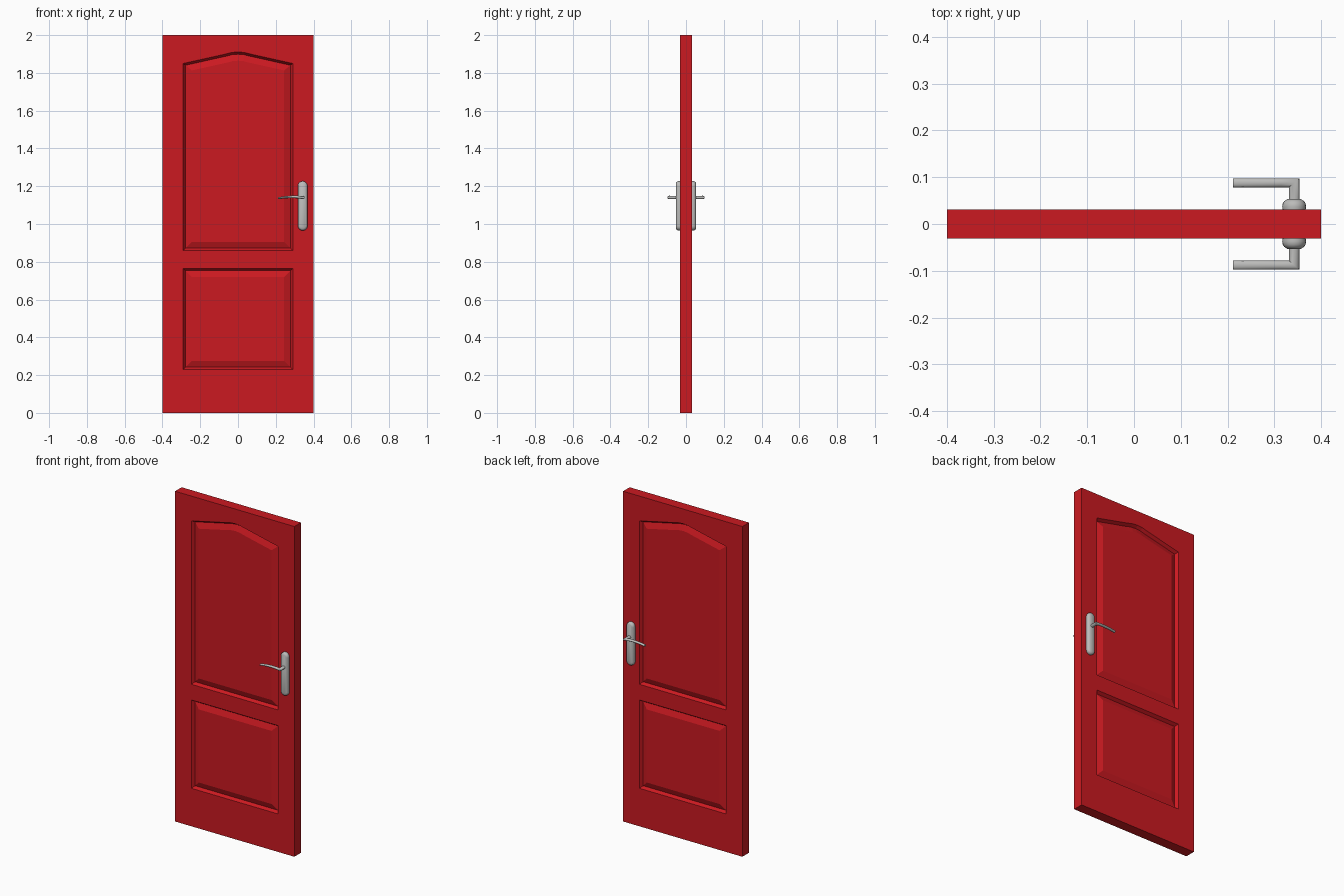
import bpy, bmesh, math

if "Cube" in bpy.data.objects:
    bpy.data.objects.remove(bpy.data.objects["Cube"])

HALF = 0.0315  # half thickness of the door


def material(name, color):
    m = bpy.data.materials.new(name)
    m.diffuse_color = color
    m.use_nodes = True
    m.node_tree.nodes["Principled BSDF"].inputs["Base Color"].default_value = m.diffuse_color
    return m


def finish(bm, name, mat=None, smooth=None):
    """Turn a front half into an object mirrored to the back."""
    me = bpy.data.meshes.new(name)
    bm.to_mesh(me)
    bm.free()
    ob = bpy.data.objects.new(name, me)
    bpy.context.collection.objects.link(ob)
    if mat:
        me.materials.append(mat)
    if smooth:
        bpy.ops.object.select_all(action='DESELECT')
        bpy.context.view_layer.objects.active = ob
        ob.select_set(True)
        bpy.ops.object.shade_smooth_by_angle(angle=math.radians(smooth))
    mod = ob.modifiers.new("mirror", 'MIRROR')
    mod.use_axis = (False, True, False)
    return ob


def loop(bm, pts, y):
    vs = [bm.verts.new((x, y, z)) for x, z in pts]
    return vs, [bm.edges.new((vs[i], vs[(i + 1) % len(vs)])) for i in range(len(vs))]


def bridge(bm, a, b):
    n = len(a)
    for i in range(n):
        bm.faces.new((a[i], a[(i + 1) % n], b[(i + 1) % n], b[i]))


# Door leaf: front sheet with two panel openings, plus the edge strips
bm = bmesh.new()
slab = [(-0.4, 0), (0.4, 0), (0.4, 2), (-0.4, 2)]
lower = [(-0.29, 0.23), (0.29, 0.23), (0.29, 0.765), (-0.29, 0.765)]
arch = [(0.29, 1.85), (0.07, 1.899), (0.035, 1.908), (0, 1.911),
        (-0.035, 1.908), (-0.07, 1.899), (-0.29, 1.85)]
upper = [(-0.29, 0.86), (0.29, 0.86)] + arch
outer, edges = loop(bm, slab, -HALF)
rings = []
for outline in (lower, upper):
    vs, es = loop(bm, outline, -HALF)
    rings.append(vs)
    edges += es
bmesh.ops.triangle_fill(bm, edges=edges, use_beauty=True, normal=(0, -1, 0))
bm.normal_update()
for f in bm.faces:
    if f.normal.y > 0:
        f.normal_flip()
mid = [bm.verts.new((x, 0, z)) for x, z in slab]
bridge(bm, mid, outer)

# Raised panels: steep moulding down, then a wide bevel back up
panels = [bm.faces.new(vs) for vs in rings]
bm.normal_update()
for width, depth in ((0.012, -0.018), (0.034, 0.014)):
    bmesh.ops.inset_individual(bm, faces=panels, thickness=width, depth=depth,
                               use_even_offset=True)
finish(bm, "door_leaf", material("red_paint", (0.6, 0.01, 0.015, 1)))

# Handle plate: rounded-end outline stepped into a domed cover
grey = material("satin_metal", (0.5, 0.5, 0.49, 1))
CX, Z0, Z1, R = 0.3425, 0.965, 1.227, 0.0255


def stadium(r):
    pts = []
    for cz, start in ((Z1 - R, 0), (Z0 + R, math.pi)):
        for i in range(11):
            a = start + math.pi * i / 10
            pts.append((CX + r * math.cos(a), cz + r * math.sin(a)))
    return pts


bm = bmesh.new()
prev = None
for r, y in ((0.0245, -0.03), (R, -0.037), (0.0245, -0.044),
             (0.021, -0.049), (0.015, -0.053)):
    ring = [bm.verts.new((x, -abs(y), z)) for x, z in stadium(r)]
    if prev:
        bridge(bm, prev, ring)
    prev = ring
bm.faces.new(prev)
bmesh.ops.recalc_face_normals(bm, faces=bm.faces)
finish(bm, "handle_plate", grey, 35)

# Lever: oval bar leaving the plate, mitred into a gently arched grip
bm = bmesh.new()
YC, RX, RY, N = 0.088, 0.011, 0.0095, 16
# each station: x, x radius, y, y radius, z, z radius
stations = [(CX, RX, 0.045, 0, 1.14, 0.009), (CX, RX, YC, RY, 1.14, 0.008),
            (0.315, 0, YC, RY, 1.143, 0.007), (0.285, 0, YC, RY, 1.1435, 0.0065),
            (0.255, 0, YC, RY, 1.142, 0.006), (0.23, 0, YC, RY, 1.139, 0.0055),
            (0.212, 0, YC, RY, 1.136, 0.005)]
prev = None
for x, rx, y, ry, z, rz in stations:
    ring = []
    for i in range(N):
        c, s = math.cos(2 * math.pi * i / N), math.sin(2 * math.pi * i / N)
        ring.append(bm.verts.new((x + rx * c, -(y + ry * c), z + rz * s)))
    if prev:
        bridge(bm, prev, ring)
    else:
        bm.faces.new(ring)
    prev = ring
bm.faces.new(prev)
bmesh.ops.recalc_face_normals(bm, faces=bm.faces)
finish(bm, "lever_handle", grey, 40)
